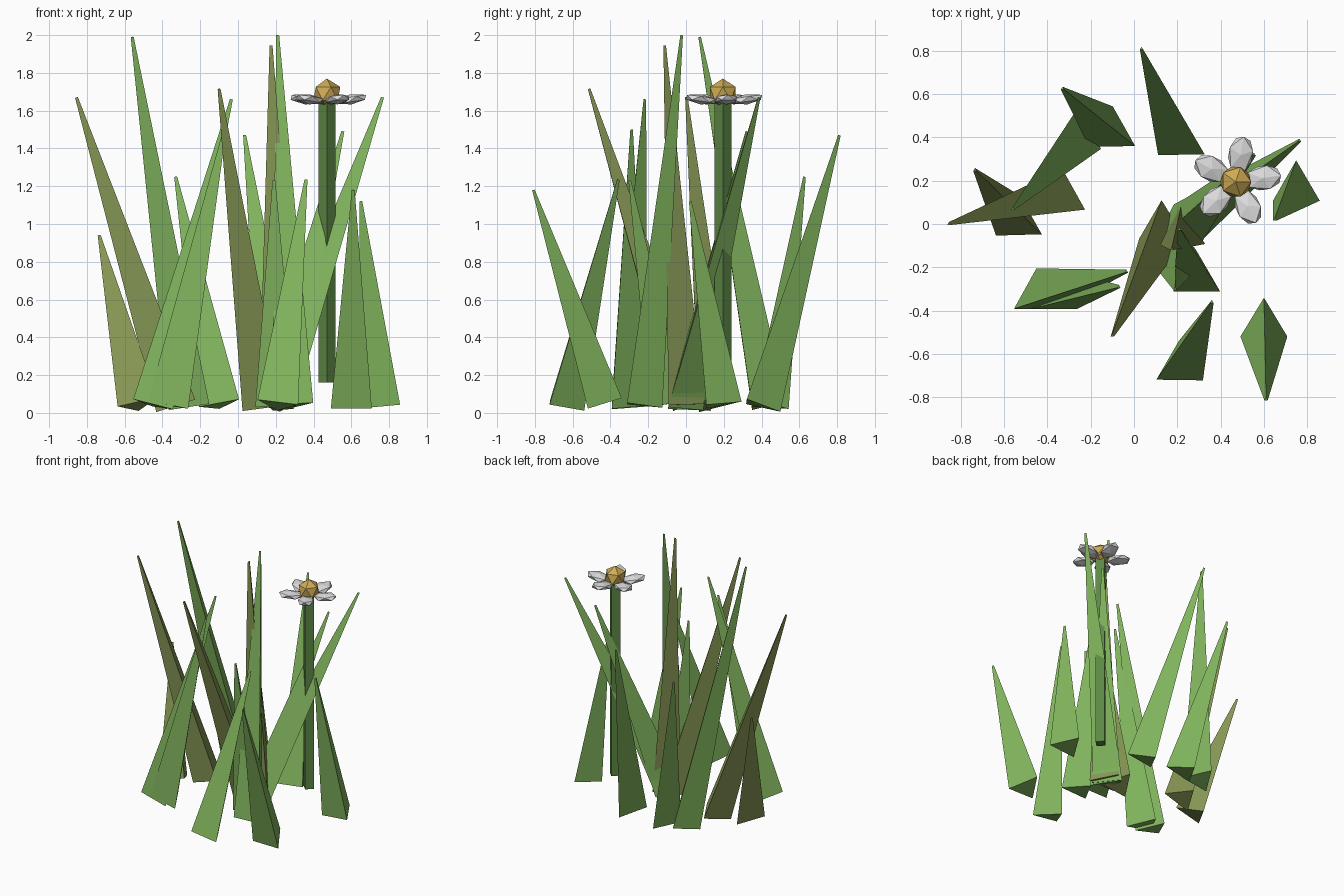
import bpy, math
from mathutils import Vector, Matrix

if "Cube" in bpy.data.objects:
    bpy.data.objects.remove(bpy.data.objects["Cube"])


def material(name, rgb):
    m = bpy.data.materials.new(name)
    m.diffuse_color = (*rgb, 1)
    m.use_nodes = True
    m.node_tree.nodes["Principled BSDF"].inputs["Base Color"].default_value = m.diffuse_color
    return m


GREEN = material("grass green", (0.22, 0.46, 0.11))
OLIVE = material("dry olive", (0.24, 0.31, 0.09))
STEM = material("stem green", (0.11, 0.25, 0.06))
WHITE = material("petal white", (0.72, 0.72, 0.72))
YELLOW = material("pollen yellow", (0.62, 0.41, 0.09))


def finish(name, mat, matrix):
    ob = bpy.context.object
    ob.name = name
    ob.data.materials.append(mat)
    ob.matrix_world = matrix
    return ob


# Grass blade: three-sided spike from a base centre to a tip, base square to its axis
def blade(i, base, tip, mat):
    a, b = Vector((*base, 0.042)), Vector(tip)
    d = b - a
    bpy.ops.mesh.primitive_cone_add(vertices=3, radius1=0.125, radius2=0.009, depth=d.length)
    turn = Vector((0, 0, 1)).rotation_difference(d).to_matrix().to_4x4()
    ob = finish(f"grass_blade_{i}", mat, Matrix.Translation((a + b) / 2) @ turn)
    return ob


green_blades = [
    ((0.60, -0.46), (0.61, -0.81, 1.18)),
    ((0.75, 0.17), (0.65, 0.02, 1.12)),
    ((-0.10, 0.42), (-0.33, 0.625, 1.25)),
    ((0.22, 0.38), (0.035, 0.81, 1.47)),
    ((-0.26, 0.41), (-0.56, 0.07, 1.99)),
    ((-0.45, -0.33), (-0.035, -0.22, 1.66)),
    ((-0.37, -0.33), (-0.07, -0.29, 1.50)),
    ((0.21, -0.66), (0.36, -0.36, 1.235)),
    ((0.29, -0.25), (0.21, -0.025, 2.0)),
    ((0.20, -0.13), (0.19, -0.30, 1.23)),
    ((0.19, -0.03), (0.765, 0.385, 1.67)),
    ((0.20, -0.03), (0.555, 0.32, 1.49)),
]
olive_blades = [
    ((-0.33, 0.13), (-0.855, 0.0, 1.67)),
    ((-0.53, 0.01), (-0.735, 0.25, 0.94)),
    ((0.13, -0.01), (-0.10, -0.515, 1.715)),
    ((0.22, -0.03), (0.175, -0.115, 1.945)),
]
for i, (b, t) in enumerate(green_blades):
    blade(i + 1, b, t, GREEN)
for i, (b, t) in enumerate(olive_blades):
    blade(i + 13, b, t, OLIVE)

# Flower stem: square post turned on its corner
FX, FY = 0.47, 0.195
bpy.ops.mesh.primitive_cylinder_add(vertices=4, radius=0.045, depth=1.49)
finish("flower_stem", STEM, Matrix.Translation((FX, FY, 0.905)))

# Flower centre
bpy.ops.mesh.primitive_ico_sphere_add(subdivisions=1, radius=0.08)
finish("flower_centre", YELLOW, Matrix.Translation((FX, FY, 1.69)))

# Five flattened petals, tilted up slightly
for k in range(5):
    bpy.ops.mesh.primitive_ico_sphere_add(subdivisions=1, radius=1)
    m = (Matrix.Translation((FX, FY, 1.642))
         @ Matrix.Rotation(math.radians(80 + 72 * k), 4, 'Z')
         @ Matrix.Rotation(math.radians(-8), 4, 'Y')
         @ Matrix.Translation((0.13, 0, 0))
         @ Matrix.Diagonal((0.095, 0.064, 0.027, 1)))
    finish(f"petal_{k + 1}", WHITE, m)
